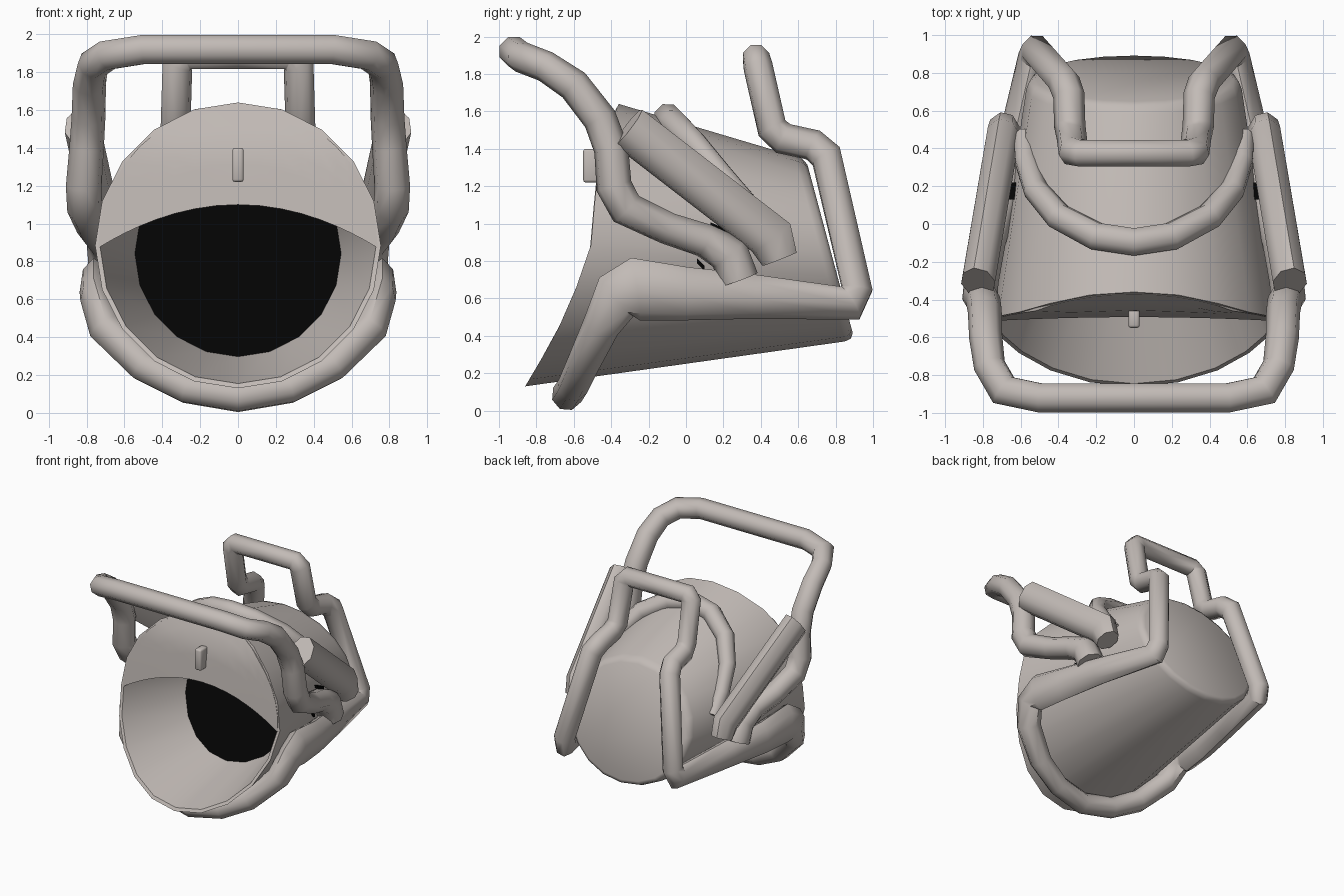
import bpy, bmesh, math
from mathutils import Vector

if "Cube" in bpy.data.objects:
    bpy.data.objects.remove(bpy.data.objects["Cube"])


def material(name, color):
    m = bpy.data.materials.new(name)
    m.diffuse_color = (*color, 1)
    m.use_nodes = True
    m.node_tree.nodes["Principled BSDF"].inputs["Base Color"].default_value = m.diffuse_color
    return m


GREY = material("warm_grey", (0.54, 0.495, 0.468))
BLACK = material("black", (0.001, 0.001, 0.001))


def finish(name, bm, angle=50, mirror=False):
    bmesh.ops.recalc_face_normals(bm, faces=bm.faces[:])
    me = bpy.data.meshes.new(name)
    bm.to_mesh(me)
    bm.free()
    me.materials.append(GREY)
    me.materials.append(BLACK)
    ob = bpy.data.objects.new(name, me)
    bpy.context.collection.objects.link(ob)
    bpy.ops.object.select_all(action='DESELECT')
    ob.select_set(True)
    bpy.context.view_layer.objects.active = ob
    bpy.ops.object.shade_smooth_by_angle(angle=math.radians(angle))
    if mirror:
        ob.modifiers.new("Mirror", 'MIRROR')
    return ob


def bridge(bm, a, b):
    n = len(a)
    for i in range(n):
        bm.faces.new((a[i], a[(i + 1) % n], b[(i + 1) % n], b[i]))


def tube(name, path, sides=8):
    """Mitred tube through (x, y, z, radius[, x squash]), mirrored over x."""
    bm = bmesh.new()
    pts = [Vector(p[:3]) for p in path]
    last = len(pts) - 1
    dirs = [(pts[i + 1] - pts[i]).normalized() for i in range(last)]
    u = dirs[0].orthogonal().normalized()
    if abs(dirs[0].x) > 0.9:
        u = Vector((0, 0, 1))
    u = (u - dirs[0] * u.dot(dirs[0])).normalized()
    rings = []
    for i, p in enumerate(pts):
        d1, d2 = dirs[max(i - 1, 0)], dirs[min(i, last - 1)]
        n = (d1 + d2).normalized()
        if i in (0, last) and abs(p.x) < 1e-6:
            n = Vector((1, 0, 0))
        v = d1.cross(u)
        squash = path[i][4] if len(path[i]) > 4 else 1
        ring = []
        for k in range(sides):
            a = 2 * math.pi * (k + 0.5) / sides
            o = (u * math.cos(a) + v * math.sin(a)) * path[i][3]
            o -= d1 * (o.dot(n) / d1.dot(n))
            o.x *= squash
            ring.append(bm.verts.new(p + o))
        rings.append(ring)
        u = d1.rotation_difference(d2) @ u
    for a, b in zip(rings, rings[1:]):
        bridge(bm, a, b)
    # ends on the mirror plane stay open
    for i in (0, last):
        if abs(pts[i].x) > 1e-6:
            bm.faces.new(rings[i])
    return finish(name, bm, mirror=True)


# Mouth outline: depth as a function of height
RIM = [(0.13, -0.86), (0.4, -0.70), (0.65, -0.59), (0.87, -0.51),
       (1.1, -0.49), (1.4, -0.46), (1.64, -0.36)]


def rim_y(z):
    z = min(max(z, RIM[0][0]), RIM[-1][0])
    for (z0, y0), (z1, y1) in zip(RIM, RIM[1:]):
        if z <= z1:
            return y0 + (y1 - y0) * (z - z0) / (z1 - z0)


SEG = 20
MID = 0.885


def ring(bm, rx, rz, cz, depth):
    out = []
    for i in range(SEG):
        a = 2 * math.pi * i / SEG
        z = cz + rz * math.cos(a)
        out.append(bm.verts.new((rx * math.sin(a), depth(z), z)))
    return out


# Bucket: tapered shell with slanted back, hollow mouth and leaning dark floor
bm = bmesh.new()
back = lambda z: 0.64 + 0.269 * (1.35 - z)
rings = [
    ring(bm, 0.545, 0.545, 0.842, lambda z: 0.08 + 0.5 * (z - 0.78)),
    ring(bm, 0.73, 0.73, MID, rim_y),
    ring(bm, 0.755, 0.755, MID, rim_y),
    ring(bm, 0.57, 0.495, 0.865, lambda z: back(z) - 0.055),
    ring(bm, 0.555, 0.48, 0.865, lambda z: back(z) - 0.018),
    ring(bm, 0.525, 0.45, 0.865, back),
]
for a, b in zip(rings, rings[1:]):
    bridge(bm, a, b)
bm.faces.new(rings[0]).material_index = 1
bm.faces.new(rings[-1])
finish("bucket", bm, 48)

# Dark floor edge showing through the bucket sides
bm = bmesh.new()
for y, z, length in ((0.175, 0.975, 0.09), (0.08, 0.78, 0.04)):
    geom = bmesh.ops.create_cube(bm, size=1)
    for v in geom['verts']:
        x, s, t = v.co
        v.co = (0.645 + x * 0.04, y + s * length, z + t * 0.025 - s * 0.04)
for f in bm.faces:
    f.material_index = 1
finish("floor_edge", bm, mirror=True)

# Front plate covering the upper part of the mouth
bm = bmesh.new()
cols = []
for i in range(-10, 11):
    a = math.pi / 2 * i / 10
    x, top = 0.737 * math.sin(a), MID + 0.737 * math.cos(a)
    low = min(1.1 - 0.23 * (x / 0.74) ** 2, top - 0.005)
    zs = [top + (low - top) * k / 5 for k in range(6)]
    cols.append([bm.verts.new((x, rim_y(z) - 0.003, z)) for z in zs])
for a, b in zip(cols, cols[1:]):
    for k in range(5):
        bm.faces.new((a[k], b[k], b[k + 1], a[k + 1]))
# thickness towards the inside
ext = bmesh.ops.extrude_face_region(bm, geom=bm.faces[:], use_keep_orig=True)
for v in ext['geom']:
    if isinstance(v, bmesh.types.BMVert):
        v.co.y += 0.02
finish("front_plate", bm, 40)

# Peg on the plate
bm = bmesh.new()
bmesh.ops.create_cube(bm, size=1)
for v in bm.verts:
    v.co = (v.co.x * 0.06, v.co.y * 0.1 - 0.5, v.co.z * 0.18 + 1.31)
bmesh.ops.bevel(bm, geom=bm.edges[:], offset=0.014, segments=2,
                affect='EDGES', profile=0.5)
finish("peg", bm)

# Closed frame: rear hook, uprights, side rails and front arch
tube("frame", [
    (0, 0.375, 1.885, 0.075), (0.28, 0.375, 1.885, 0.075),
    (0.32, 0.385, 1.84, 0.08), (0.33, 0.46, 1.51, 0.08),
    (0.34, 0.52, 1.455, 0.083), (0.345, 0.68, 1.42, 0.083),
    (0.37, 0.75, 1.36, 0.085), (0.515, 0.915, 0.65, 0.083),
    (0.53, 0.88, 0.575, 0.085),
    (0.65, 0.35, 0.61, 0.12, 0.75), (0.72, 0.0, 0.625, 0.143, 0.6),
    (0.755, -0.27, 0.65, 0.165, 0.5), (0.755, -0.37, 0.61, 0.13, 0.6),
    (0.70, -0.455, 0.45, 0.1, 0.9), (0.5, -0.55, 0.25, 0.088),
    (0.27, -0.605, 0.13, 0.083), (0, -0.635, 0.085, 0.084)])

# Front handle curving back down into the side rails
tube("front_handle", [
    (0, -0.92, 1.92, 0.083), (0.5, -0.92, 1.92, 0.083),
    (0.69, -0.88, 1.89, 0.083), (0.765, -0.75, 1.84, 0.083),
    (0.785, -0.6, 1.74, 0.088), (0.79, -0.46, 1.56, 0.09),
    (0.80, -0.40, 1.4, 0.092), (0.815, -0.385, 1.2, 0.095),
    (0.81, -0.32, 1.08, 0.093), (0.765, -0.1, 0.975, 0.088),
    (0.71, 0.1, 0.91, 0.092), (0.69, 0.23, 0.84, 0.105),
    (0.68, 0.28, 0.70, 0.11)])

# Straight braces on both sides, turned down at the rear end
tube("side_brace", [(0.825, -0.31, 1.515, 0.125, 0.75),
                    (0.695, 0.455, 0.925, 0.125, 0.75),
                    (0.69, 0.50, 0.81, 0.1, 0.85)])

# Strap arching over the bucket between the braces
tube("strap", [
    (0, -0.095, 1.565, 0.078), (0.2, -0.065, 1.535, 0.078),
    (0.4, 0.04, 1.43, 0.073), (0.52, 0.18, 1.27, 0.066),
    (0.57, 0.33, 1.1, 0.062), (0.58, 0.46, 0.95, 0.062)])
